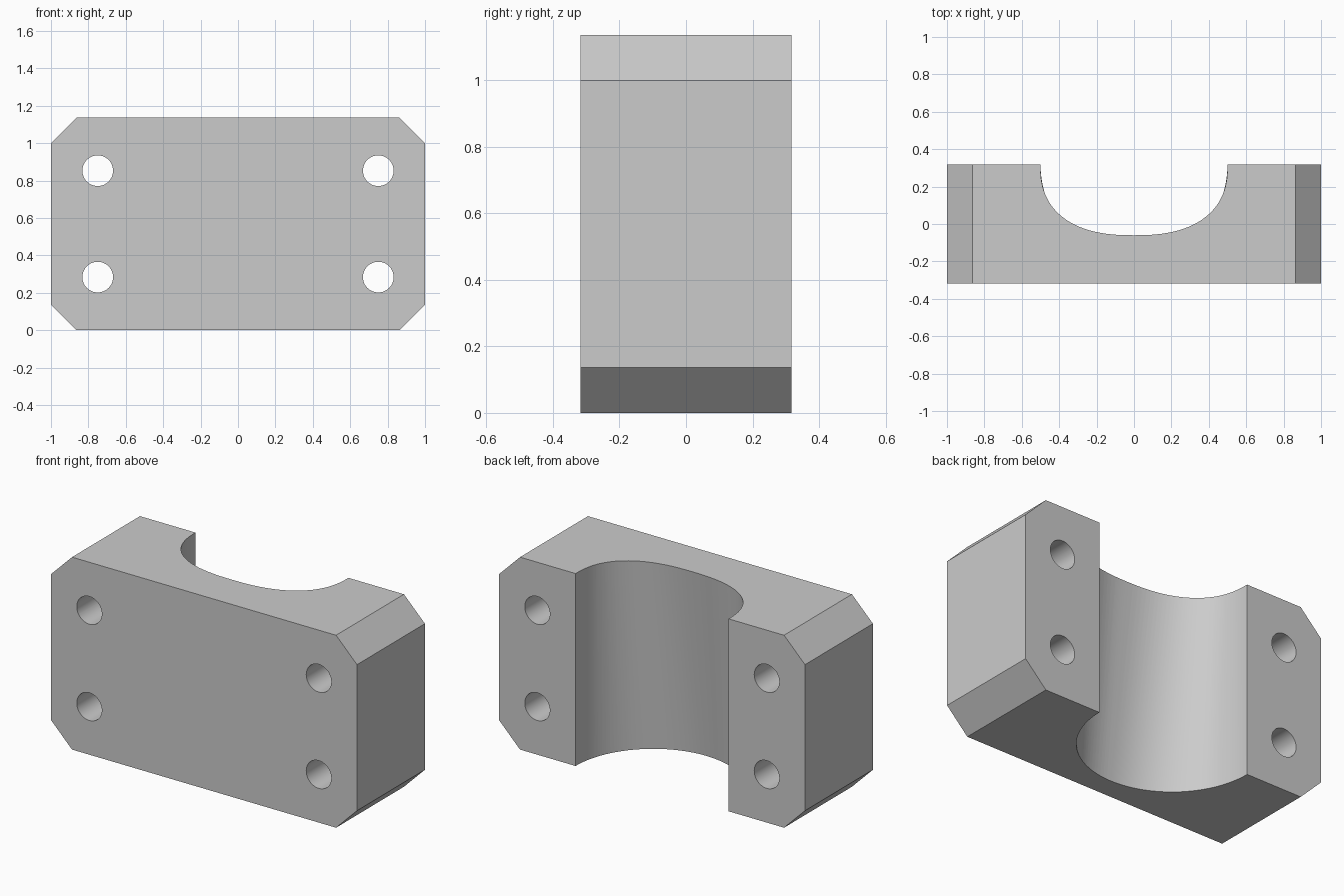
import bpy
import bmesh
from math import sin, cos, pi, radians

cube = bpy.data.objects.get("Cube")
if cube:
    bpy.data.objects.remove(cube, do_unlink=True)

HEIGHT, HALF_DEPTH, CHAMFER = 1.137, 0.317, 0.137
HOLE_X, HOLE_Z, HOLE_RADIUS = 0.75, 0.284, 0.082
CHANNEL_HALF = 0.5

grey = bpy.data.materials.new("plain grey")
grey.use_nodes = True
grey.diffuse_color = (0.6, 0.6, 0.6, 1)
grey.node_tree.nodes["Principled BSDF"].inputs["Base Color"].default_value = grey.diffuse_color


def loft(name, start, end):
    """Join two matching closed profiles into a solid."""
    bm = bmesh.new()
    a = [bm.verts.new(p) for p in start]
    b = [bm.verts.new(p) for p in end]
    bm.faces.new(a)
    bm.faces.new(b)
    for i in range(len(a)):
        bm.faces.new((a[i - 1], a[i], b[i], b[i - 1]))
    bmesh.ops.recalc_face_normals(bm, faces=bm.faces)
    mesh = bpy.data.meshes.new(name)
    bm.to_mesh(mesh)
    bm.free()
    mesh.materials.append(grey)
    obj = bpy.data.objects.new(name, mesh)
    bpy.context.collection.objects.link(obj)
    return obj


def along_y(name, outline, reach):
    """Solid with an x-z outline reaching equally to front and back."""
    return loft(name, [(x, -reach, z) for x, z in outline], [(x, reach, z) for x, z in outline])


def channel_section(z, depth, fullness, steps=64):
    """Rounded channel outline at one height, open beyond the back."""
    points = [(CHANNEL_HALF, 1, z)]
    for i in range(steps + 1):
        a = pi * i / steps
        side = 1 if cos(a) >= 0 else -1
        points.append((side * CHANNEL_HALF * abs(cos(a)) ** (2 / fullness),
                       HALF_DEPTH - depth * abs(sin(a)) ** (2 / fullness), z))
    return points + [(-CHANNEL_HALF, 1, z)]


# Block with four chamfered corners
c, h = CHAMFER, HEIGHT
half = [(1 - c, 0), (1, c), (1, h - c), (1 - c, h)]
block = along_y("clamp_block", half + [(-x, z) for x, z in reversed(half)], HALF_DEPTH)

# Tapering channel: round at the bottom, shallower and squarer at the top
MARGIN = 0.002
cutters = [loft("channel_cutter", channel_section(-MARGIN, 0.507, 2),
                channel_section(HEIGHT + MARGIN, 0.377, 2.45))]

# Four bolt holes through the depth
for x in (-HOLE_X, HOLE_X):
    for z in (HOLE_Z, HEIGHT - HOLE_Z):
        ring = [(x + HOLE_RADIUS * cos(2 * pi * i / 48),
                 z + HOLE_RADIUS * sin(2 * pi * i / 48)) for i in range(48)]
        cutters.append(along_y("bolt_hole_cutter", ring, 1))

# Cut the block, then discard the cutters
bpy.ops.object.select_all(action='DESELECT')
block.select_set(True)
bpy.context.view_layer.objects.active = block
for cutter in cutters:
    cutter.hide_render = True
    mod = block.modifiers.new("cut", 'BOOLEAN')
    mod.operation, mod.solver, mod.object = 'DIFFERENCE', 'EXACT', cutter
    bpy.ops.object.modifier_apply(modifier=mod.name)
    bpy.data.objects.remove(cutter, do_unlink=True)

bpy.ops.object.shade_smooth_by_angle(angle=radians(30))
